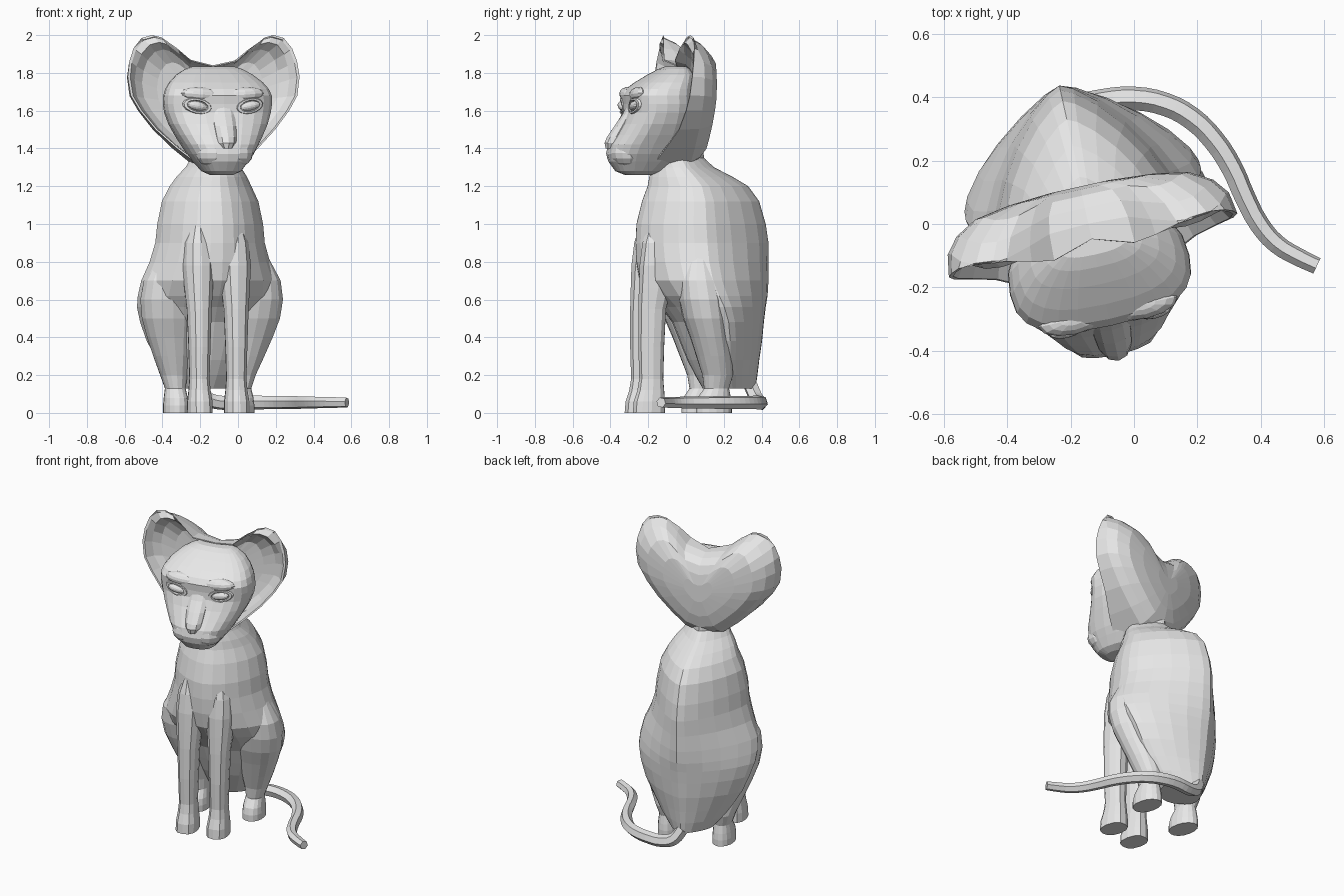
import bpy, bmesh, math
from mathutils import Matrix, Vector

cube = bpy.data.objects.get("Cube")
if cube:
    bpy.data.objects.remove(cube, do_unlink=True)

grey = bpy.data.materials.new("plain_grey")
grey.use_nodes = True
grey.diffuse_color = (0.8, 0.8, 0.8, 1)
grey.node_tree.nodes["Principled BSDF"].inputs["Base Color"].default_value = (0.8, 0.8, 0.8, 1)

YAW = math.radians(12.5)   # the whole animal sits slightly turned
PIVOT = (-0.155, 0.05, 0)


def finish(name, bm):
    """Turn a bmesh into a flat-shaded object in the animal's turned frame."""
    bmesh.ops.recalc_face_normals(bm, faces=bm.faces)
    mesh = bpy.data.meshes.new(name)
    bm.to_mesh(mesh)
    bm.free()
    mesh.materials.append(grey)
    obj = bpy.data.objects.new(name, mesh)
    bpy.context.collection.objects.link(obj)
    obj.location = PIVOT
    obj.rotation_euler.z = YAW


def skin(name, rings):
    """Bridge a list of equal point rings and cap both ends."""
    bm = bmesh.new()
    loops = [[bm.verts.new(p) for p in ring] for ring in rings]
    n = len(loops[0])
    for a, b in zip(loops, loops[1:]):
        for i in range(n):
            j = (i + 1) % n
            bm.faces.new((a[i], a[j], b[j], b[i]))
    bm.faces.new(loops[0])
    bm.faces.new(loops[-1])
    finish(name, bm)


def power(value, e):
    return math.copysign(abs(value) ** e, value)


def column(name, rows, n=20, front=1.0, back=1.0, middle=0.45, side=1, x=0):
    """Stack cross-sections: height, half width, front y, back y, optional sideways centre."""
    rings = []
    for z, w, vf, vb, *shift in rows:
        centre = x + side * sum(shift)
        mid = vb + (vf - vb) * (1 - middle)
        ring = []
        for i in range(n):
            t = math.tau * i / n
            e = back if math.sin(t) > 0 else front
            reach = vb - mid if math.sin(t) > 0 else mid - vf
            ring.append((centre + w * power(math.cos(t), e),
                         mid + reach * power(math.sin(t), e), z))
        rings.append(ring)
    skin(name, rings)


def ellipsoid(name, centre, radii, tilt=0):
    bm = bmesh.new()
    m = Matrix.Translation(centre) @ Matrix.Rotation(tilt, 4, 'Y') @ Matrix.Diagonal((*radii, 1))
    bmesh.ops.create_uvsphere(bm, u_segments=12, v_segments=8, radius=1, matrix=m)
    finish(name, bm)


# Torso with neck and a ridged back
column("torso", [
    (1.42, .11, -.20, .04), (1.35, .122, -.23, .045), (1.30, .15, -.235, .10),
    (1.25, .19, -.25, .20), (1.20, .22, -.26, .285), (1.12, .26, -.29, .345),
    (1.0, .285, -.32, .38), (.90, .295, -.325, .395), (.80, .325, -.32, .395),
    (.70, .368, -.30, .395), (.62, .38, -.24, .39), (.56, .378, -.18, .38),
    (.48, .355, -.12, .37), (.38, .315, -.08, .36), (.28, .255, -.04, .345),
    (.20, .20, .0, .335), (.13, .14, .04, .325)], n=24, front=1.15, back=1.45, x=.005)

# Legs and paws
for side, word in ((1, "left"), (-1, "right")):
    column(word + "_front_leg", [
        (1.02, .03, -.27, -.10), (.90, .075, -.308, -.10), (.78, .085, -.323, -.12),
        (.66, .076, -.327, -.15), (.55, .066, -.33, -.18), (.35, .058, -.33, -.19),
        (.18, .053, -.325, -.195), (.12, .058, -.335, -.19), (.06, .066, -.355, -.185),
        (0, .066, -.36, -.185)],
        n=12, front=.85, back=.85, middle=.5, x=side * .1 - .008)
    column(word + "_thigh_and_hind_foot", [
        (.85, .03, -.07, .0, .26), (.80, .075, -.11, .05, .24), (.70, .13, -.145, .09, .24),
        (.60, .15, -.14, .11, .236), (.50, .146, -.115, .12, .228), (.40, .125, -.075, .13, .215),
        (.30, .10, -.04, .15, .20), (.20, .072, -.005, .16, .185), (.13, .054, .005, .14, .178),
        (.08, .062, -.03, .15, .178), (.04, .066, -.04, .155, .178), (0, .066, -.04, .155, .178)],
        n=16, front=.9, back=1, middle=.5, side=side, x=.012)

# Skull back and cupped ears, one shell from a mirrored outline (x, z, rim y)
half = [(0, 1.84, -.10), (.13, 1.87, -.14), (.20, 1.93, -.13), (.28, 1.988, -.11),
        (.33, 2.0, -.10), (.385, 1.985, -.095), (.43, 1.93, -.10), (.455, 1.86, -.11),
        (.466, 1.78, -.12), (.452, 1.68, -.13), (.405, 1.60, -.14), (.325, 1.50, -.16),
        (.22, 1.40, -.21), (.12, 1.32, -.25), (0, 1.29, -.25)]
outline = half + [(-u, z, v) for u, z, v in half[-2:0:-1]]
HUB = 1.62


def shrink(scale, y=None):
    """Scale the outline toward the hub; the tall ear tips lean forward."""
    ring = []
    for u, z, v in outline:
        height = HUB + (z - HUB) * scale
        depth = v if y is None else y - .4 * max(0, height - 1.85)
        ring.append((u * scale, depth, height))
    return ring


skin("ears_and_skull", [
    shrink(.15, -.03), shrink(.4, -.03), shrink(.62, -.035), shrink(.8, -.05),
    shrink(.9, -.08), shrink(.97), shrink(1), shrink(.975, -.05), shrink(.89, .0),
    shrink(.74, .04), shrink(.5, .06), shrink(.2, .07)])

# Face from chin to crown
column("face", [
    (1.26, .06, -.38, -.24), (1.28, .10, -.43, -.16), (1.33, .14, -.465, -.08),
    (1.37, .17, -.475, -.05), (1.42, .20, -.465, -.03), (1.47, .23, -.435, -.02),
    (1.53, .262, -.402, -.02), (1.59, .283, -.378, -.02), (1.635, .29, -.376, -.02),
    (1.68, .288, -.38, -.02), (1.715, .275, -.358, -.02), (1.75, .25, -.31, -.02),
    (1.79, .205, -.245, -.02), (1.82, .155, -.19, -.04), (1.835, .11, -.15, -.06)],
    n=24, front=.75, back=.8)

# Nose bridge and tip
column("nose", [
    (1.64, .06, -.365, -.3), (1.58, .068, -.395, -.3), (1.52, .066, -.438, -.3),
    (1.46, .06, -.48, -.3), (1.43, .056, -.493, -.3), (1.40, .036, -.487, -.3)],
    n=12, front=.9, back=.9)

for side, word in ((1, "left"), (-1, "right")):
    ellipsoid(word + "_muzzle_pad", (side * .065, -.385, 1.375), (.09, .085, .075))
    ellipsoid(word + "_brow", (side * .115, -.335, 1.685), (.11, .047, .04), -side * .08)
    ellipsoid(word + "_eye", (side * .142, -.364, 1.625), (.056, .024, .024), -side * .2)
    # Eyelids: a flattened ring around the eye
    lid = bmesh.new()
    tilt = Matrix.Rotation(-side * .2, 3, 'Y')
    steps, sides = 16, 6
    grid = []
    for i in range(steps):
        a = math.tau * i / steps
        ring = []
        for k in range(sides):
            b = math.tau * k / sides
            r = 1 + .24 * math.cos(b)
            p = tilt @ Vector((.064 * r * math.cos(a), .016 * math.sin(b), .034 * r * math.sin(a)))
            p.y += .35 * max(0, side * p.x)   # wrap round the face
            ring.append(lid.verts.new(p + Vector((side * .142, -.366, 1.625))))
        grid.append(ring)
    for i in range(steps):
        for k in range(sides):
            p, q = grid[i], grid[(i + 1) % steps]
            m = (k + 1) % sides
            lid.faces.new((p[k], p[m], q[m], q[k]))
    finish(word + "_eyelids", lid)

# Tail curling round the left side on the ground
path = [(-.215, .34, .15), (-.17, .37, .08), (-.10, .388, .055), (0, .396, .055),
        (.10, .377, .055), (.18, .335, .055), (.25, .267, .055), (.31, .175, .055),
        (.35, .085, .055), (.395, 0, .055), (.45, -.063, .055), (.52, -.105, .055),
        (.577, -.132, .055)]
curve = bpy.data.curves.new("tail", 'CURVE')
curve.dimensions = '3D'
curve.bevel_depth = .039
curve.bevel_resolution = 1
curve.resolution_u = 3
curve.use_fill_caps = True
spline = curve.splines.new('BEZIER')
spline.bezier_points.add(len(path) - 1)
spline.use_smooth = False
for i, (point, co) in enumerate(zip(spline.bezier_points, path)):
    point.co = co
    point.handle_left_type = point.handle_right_type = 'AUTO'
    point.radius = 1 - .35 * (i / len(path)) ** 2
curve.materials.append(grey)
bpy.context.collection.objects.link(bpy.data.objects.new("tail", curve))
